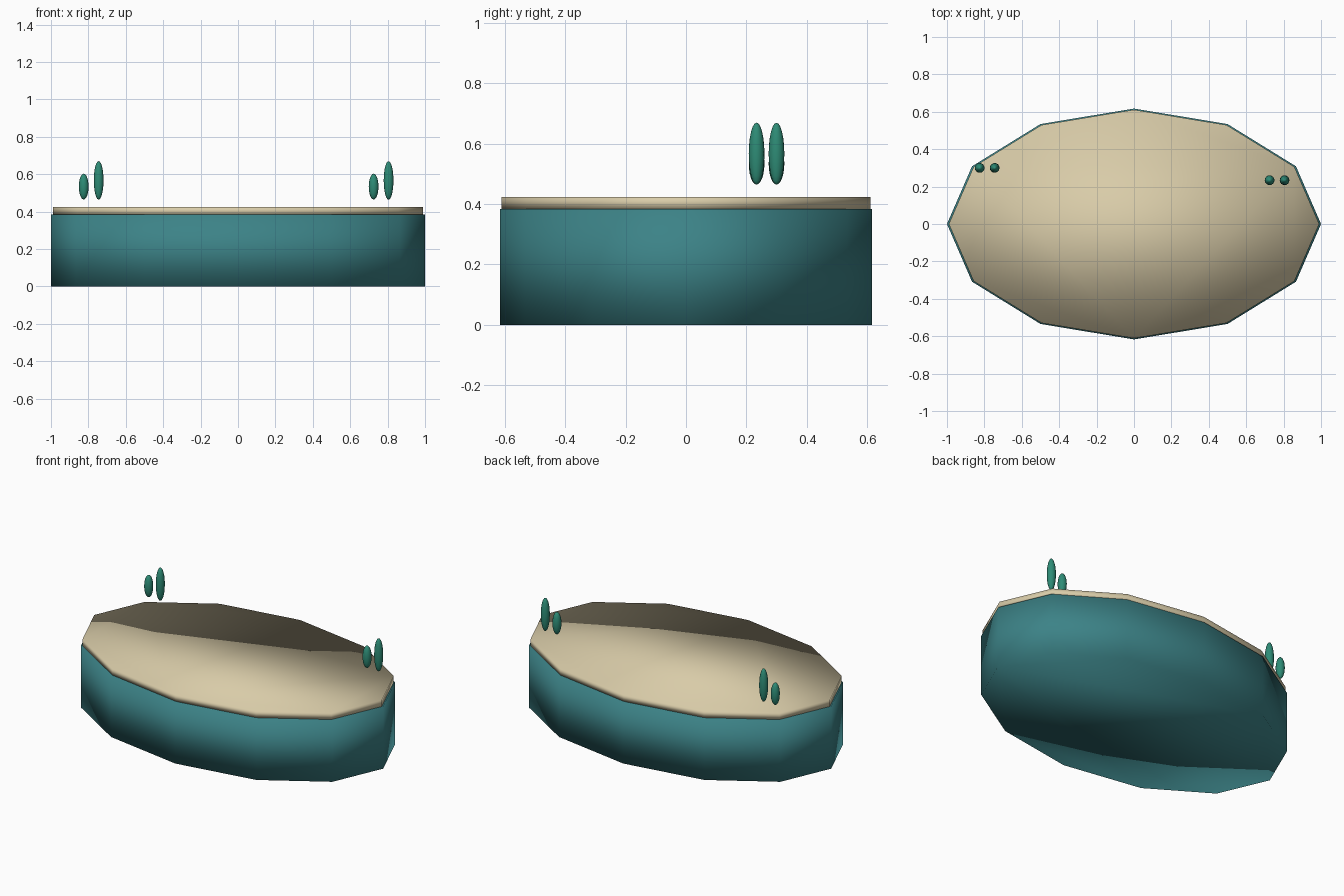
import bpy, math

if "Cube" in bpy.data.objects:
    bpy.data.objects.remove(bpy.data.objects["Cube"])


def material(name, rgb):
    m = bpy.data.materials.new(name)
    m.diffuse_color = (*rgb, 1)
    m.use_nodes = True
    m.node_tree.nodes["Principled BSDF"].inputs["Base Color"].default_value = m.diffuse_color
    return m


TEAL = material("teal", (0.045, 0.225, 0.242))
SAND = material("sand", (0.69, 0.60, 0.392))
GREEN = material("plant green", (0.027, 0.26, 0.18))


def finish(ob, name, mat):
    ob.name = name
    ob.data.materials.append(mat)
    for p in ob.data.polygons:
        p.use_smooth = True


def slab(name, rx, ry, z0, z1, mat):
    # twelve-sided oval block, fully smooth shaded, corners on the x and y axes
    bpy.ops.mesh.primitive_cylinder_add(vertices=12, radius=1, depth=1,
                                        location=(0, 0, (z0 + z1) / 2))
    ob = bpy.context.object
    ob.scale = (rx, ry, z1 - z0)
    bpy.ops.object.transform_apply(location=False, rotation=False, scale=True)
    finish(ob, name, mat)


def plant(name, x, y, z0, z1):
    # upright slender ellipsoid
    bpy.ops.mesh.primitive_uv_sphere_add(segments=16, ring_count=12, radius=1,
                                         location=(x, y, (z0 + z1) / 2))
    ob = bpy.context.object
    ob.scale = (0.026, 0.026, (z1 - z0) / 2)
    bpy.ops.object.transform_apply(location=False, rotation=False, scale=True)
    finish(ob, name, GREEN)


# island body and sandy top
slab("base", 1.0, 0.617, 0, 0.384, TEAL)
slab("sand_top", 0.99, 0.611, 0.384, 0.424, SAND)

# two pairs of floating plants: short on the left, tall on the right
for side, x, y in (("left", -0.785, 0.30), ("right", 0.765, 0.234)):
    plant(side + "_short_plant", x - 0.04, y, 0.465, 0.603)
    plant(side + "_tall_plant", x + 0.04, y, 0.464, 0.67)
